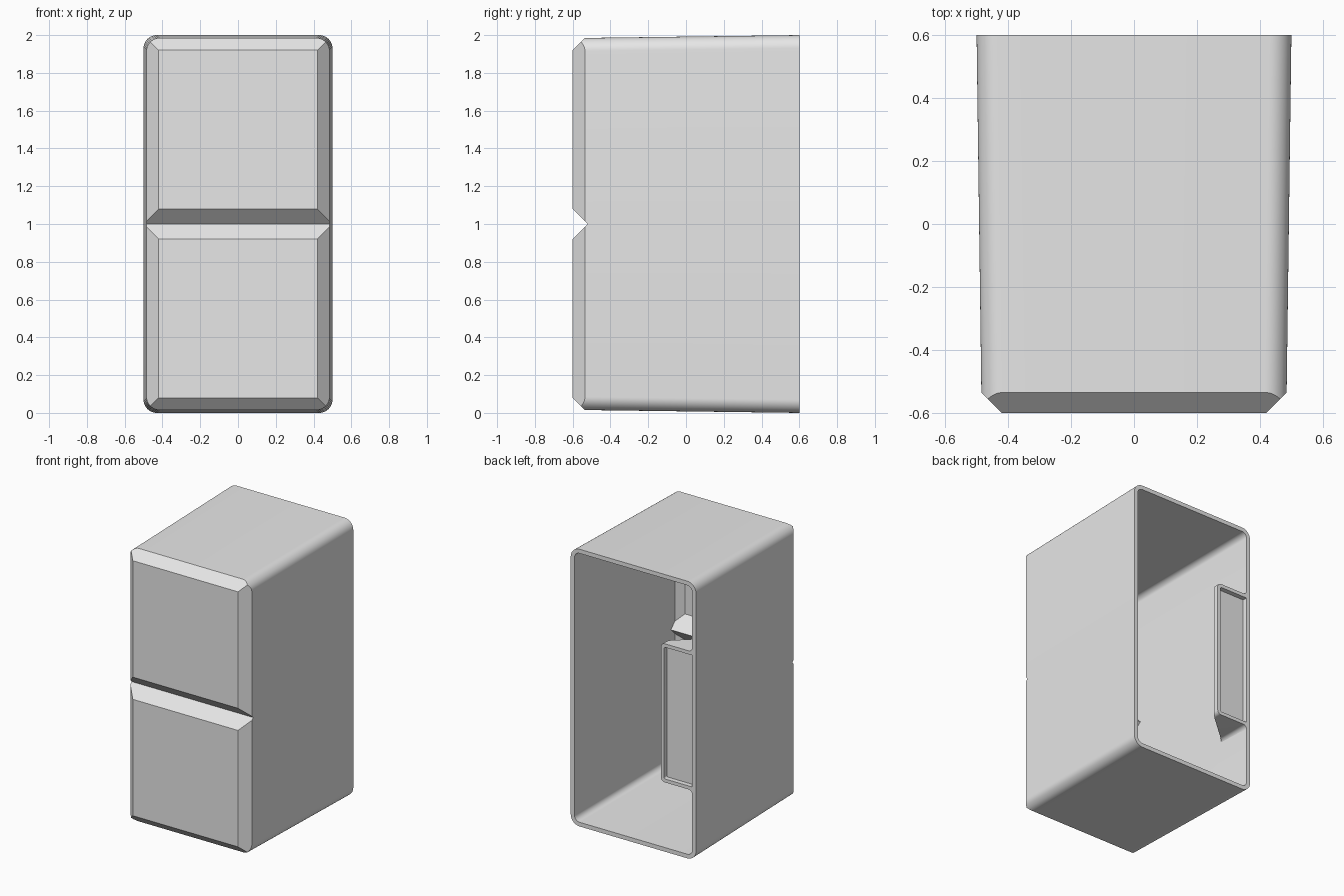
import bpy, bmesh, math
from mathutils import Vector

if "Cube" in bpy.data.objects:
    bpy.data.objects.remove(bpy.data.objects["Cube"], do_unlink=True)

FRONT, BACK, MID = -0.6, 0.6, 1.0
WALL = 0.03

grey = bpy.data.materials.new("plain grey")
grey.use_nodes = True
grey.diffuse_color = (0.8, 0.8, 0.8, 1)
grey.node_tree.nodes["Principled BSDF"].inputs["Base Color"].default_value = (0.8, 0.8, 0.8, 1)


def arc(cx, cz, r, start, end, steps=12):
    """Points of an arc in the x-z plane, angles in degrees."""
    angles = [math.radians(start + (end - start) * i / steps) for i in range(steps + 1)]
    return [(cx + r * math.cos(a), cz + r * math.sin(a)) for a in angles]


def finish(bm, name):
    mesh = bpy.data.meshes.new(name)
    bm.to_mesh(mesh)
    bm.free()
    obj = bpy.data.objects.new(name, mesh)
    bpy.context.collection.objects.link(obj)
    mesh.materials.append(grey)
    bpy.ops.object.select_all(action="DESELECT")
    obj.select_set(True)
    bpy.context.view_layer.objects.active = obj
    bpy.ops.object.shade_smooth_by_angle(angle=math.radians(30))
    return obj


def add_skin(bm, inset):
    """Upper half of a tapered rounded box with a chamfered front, open at the back."""
    part = bmesh.new()

    def ring(y, shrink):
        hx, top, r = 0.5 - shrink, 2 - shrink, 0.07 - inset
        pts = [(hx, MID)] + arc(hx - r, top - r, r, 0, 90)
        pts += arc(r - hx, top - r, r, 90, 180) + [(-hx, MID)]
        return [part.verts.new((x, y, z)) for x, z in pts]

    a, b = ring(FRONT + inset, inset + 0.016), ring(BACK, inset)
    part.faces.new(a)
    part.faces.new(b)
    for i in range(len(a)):
        j = (i + 1) % len(a)
        part.faces.new((a[i], a[j], b[j], b[i]))
    # Chamfers on the sides and top, and the slope of the middle groove
    cuts = [((0.42, FRONT, 1.5), (1, -1, 0)), ((-0.42, FRONT, 1.5), (-1, -1, 0)),
            ((0, FRONT, 1.92), (0, -1, 1)), ((0, FRONT, 1.08), (0, -1, -1))]
    for point, normal in cuts:
        n = Vector(normal).normalized()
        cut = bmesh.ops.bisect_plane(part, geom=part.verts[:] + part.edges[:] + part.faces[:],
                                     plane_co=Vector(point) - n * inset, plane_no=n,
                                     clear_outer=True)["geom_cut"]
        edges = [e for e in cut if isinstance(e, bmesh.types.BMEdge)]
        bmesh.ops.edgeloop_fill(part, edges=edges)
    bmesh.ops.recalc_face_normals(part, faces=part.faces[:])
    ends = [f for f in part.faces if all(abs(v.co.y - BACK) < 1e-4 for v in f.verts)
            or all(abs(v.co.z - MID) < 1e-4 for v in f.verts)]
    bmesh.ops.delete(part, geom=ends, context="FACES")
    # Mirror to the lower half and weld
    copy = bmesh.ops.duplicate(part, geom=part.verts[:] + part.edges[:] + part.faces[:])["geom"]
    for v in copy:
        if isinstance(v, bmesh.types.BMVert):
            v.co.z = 2 * MID - v.co.z
    bmesh.ops.reverse_faces(part, faces=[f for f in copy if isinstance(f, bmesh.types.BMFace)])
    bmesh.ops.remove_doubles(part, verts=part.verts[:], dist=1e-4)
    if inset:
        bmesh.ops.reverse_faces(part, faces=part.faces[:])
    temp = bpy.data.meshes.new("skin")
    part.to_mesh(temp)
    part.free()
    bm.from_mesh(temp)
    bpy.data.meshes.remove(temp)


# Hollow housing: outer and inner skins joined by the back rim
bm = bmesh.new()
add_skin(bm, 0)
add_skin(bm, WALL)
rim = [e for e in bm.edges if e.is_boundary and all(abs(v.co.y - BACK) < 1e-4 for v in e.verts)]
bmesh.ops.bridge_loops(bm, edges=rim)
bmesh.ops.recalc_face_normals(bm, faces=bm.faces[:])
finish(bm, "housing")

# Wedge pocket on the right inner wall, with a shallow recess facing back
SIDE, TIP, LOW, HIGH, R = -0.47, -0.22, 0.5, 1.5, 0.03


def loop(bm, pts, depth):
    return [bm.verts.new((x, depth(x), z)) for x, z in pts]


def skirt(bm, a, b):
    for i in range(len(a)):
        j = (i + 1) % len(a)
        bm.faces.new((a[i], a[j], b[j], b[i]))


outline = [(SIDE - 0.01, LOW - R)] + arc(SIDE + R, LOW - R, R, 180, 90, 6)
outline += arc(TIP - R, LOW + R, R, -90, 0, 6) + arc(TIP - R, HIGH - R, R, 0, 90, 6)
outline += arc(SIDE + R, HIGH + R, R, 270, 180, 6) + [(SIDE - 0.01, HIGH + R)]
inner_x, low, high, r = TIP - 0.025, LOW + 0.025, HIGH - 0.025, 0.01
recess = [(SIDE, low)] + arc(inner_x - r, low + r, r, -90, 0, 4)
recess += arc(inner_x - r, high - r, r, 0, 90, 4) + [(SIDE, high)]

bm = bmesh.new()
outer = loop(bm, outline, lambda x: BACK)
slope = loop(bm, outline, lambda x: 0.56 - (TIP - x) * 0.88)
skirt(bm, outer, slope)
bm.faces.new(slope)
lip = loop(bm, recess, lambda x: BACK)
floor = loop(bm, recess, lambda x: BACK - 0.035)
skirt(bm, lip, floor)
bm.faces.new(floor)
bmesh.ops.triangle_fill(bm, use_beauty=True, use_dissolve=False, normal=(0, 1, 0),
                        edges=[e for e in bm.edges if e.is_boundary])
bmesh.ops.recalc_face_normals(bm, faces=bm.faces[:])
finish(bm, "side_pocket")
